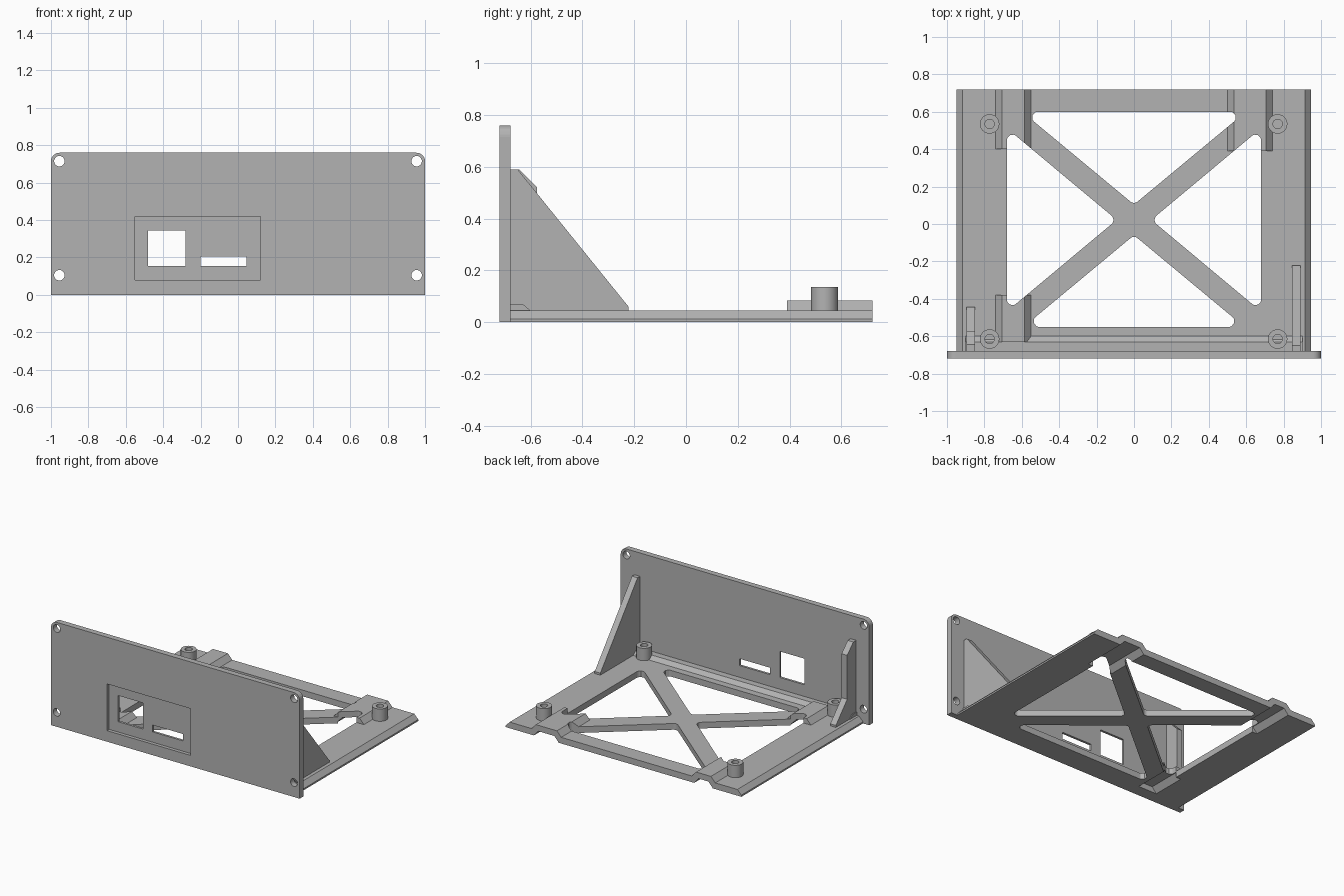
import bpy, bmesh
from math import sin, cos, pi
from mathutils import Vector

if "Cube" in bpy.data.objects:
    bpy.data.objects.remove(bpy.data.objects["Cube"], do_unlink=True)

grey = bpy.data.materials.new("plain grey")
grey.use_nodes = True
grey.diffuse_color = (0.45, 0.45, 0.45, 1)
grey.node_tree.nodes["Principled BSDF"].inputs["Base Color"].default_value = grey.diffuse_color


def prism(name, pts, axis, lo, hi):
    """Extrude a 2D outline along an axis between lo and hi."""
    place = {"x": lambda a, b, t: (t, a, b),
             "y": lambda a, b, t: (a, t, b),
             "z": lambda a, b, t: (a, b, t)}[axis]
    bm = bmesh.new()
    rings = [[bm.verts.new(place(a, b, t)) for a, b in pts] for t in (lo, hi)]
    for ring in rings:
        bm.faces.new(ring)
    for i in range(len(pts)):
        j = (i + 1) % len(pts)
        bm.faces.new((rings[0][i], rings[0][j], rings[1][j], rings[1][i]))
    bmesh.ops.recalc_face_normals(bm, faces=bm.faces)
    mesh = bpy.data.meshes.new(name)
    bm.to_mesh(mesh)
    bm.free()
    mesh.materials.append(grey)
    ob = bpy.data.objects.new(name, mesh)
    bpy.context.collection.objects.link(ob)
    return ob


def rect(a0, a1, b0, b1):
    return [(a0, b0), (a1, b0), (a1, b1), (a0, b1)]


def circle(a, b, r, n=32):
    return [(a + r * cos(2 * pi * i / n), b + r * sin(2 * pi * i / n)) for i in range(n)]


def rounded(pts, r, n=6):
    """Round every corner of a convex outline."""
    out = []
    for i, p in enumerate(pts):
        p = Vector(p)
        u = (Vector(pts[i - 1]) - p).normalized()
        v = (Vector(pts[(i + 1) % len(pts)]) - p).normalized()
        half = u.angle(v) / 2
        centre = p + (u + v).normalized() * r / sin(half)
        start = p + u * r * cos(half) / sin(half) - centre
        end = p + v * r * cos(half) / sin(half) - centre
        for k in range(n + 1):
            d = start.lerp(end, k / n).normalized() * r
            out.append(tuple(centre + d))
    return out


def combine(ob, other, op="DIFFERENCE"):
    mod = ob.modifiers.new("combine", "BOOLEAN")
    mod.operation, mod.solver, mod.object = op, "EXACT", other
    bpy.context.view_layer.update()
    result = bpy.data.meshes.new_from_object(
        ob.evaluated_get(bpy.context.evaluated_depsgraph_get()))
    ob.modifiers.clear()
    ob.data = result
    bpy.data.objects.remove(other, do_unlink=True)


# Front panel with rounded top corners, recess, ports and screw holes
top = [p for p in rounded(rect(-1, 1, 0, 0.76), 0.045) if p[1] > 0.4]
panel = prism("front_panel", [(-1, 0), (1, 0)] + top, "y", -0.72, -0.678)
combine(panel, prism("recess", rect(-0.55, 0.12, 0.08, 0.42), "y", -0.8, -0.695))
for port in (rect(-0.48, -0.28, 0.155, 0.345), rect(-0.2, 0.045, 0.155, 0.205)):
    combine(panel, prism("port", port, "y", -0.8, -0.6))
for x in (-0.955, 0.955):
    for z in (0.105, 0.715):
        combine(panel, prism("screw_hole", circle(x, z, 0.028), "y", -0.8, -0.6))

# Base plate with chamfered sides
plate = prism("base_plate", [(-0.95, 0), (0.947, 0), (0.947, 0.012), (0.915, 0.045),
                             (-0.918, 0.045), (-0.95, 0.012)], "y", -0.68, 0.72)

# Raised cable channels: hollow below, humped above
for x0, x1, y0, y1 in ((-0.74, -0.55, 0.4, 0.72), (0.5, 0.74, 0.39, 0.72),
                       (-0.74, -0.55, -0.63, -0.38)):
    hump = [(x0, 0.02), (x0, 0.045), (x0 + 0.035, 0.083),
            (x1 - 0.035, 0.083), (x1, 0.045), (x1, 0.02)]
    combine(plate, prism("hump", hump, "y", y0, y1), "UNION")
    hollow = [(x0 + 0.02, -0.02), (x0 + 0.02, 0), (x0 + 0.055, 0.04),
              (x1 - 0.055, 0.04), (x1 - 0.02, 0), (x1 - 0.02, -0.02)]
    combine(plate, prism("hollow", hollow, "y", y0, y1 + (0.1 if y1 > 0 else 0)))

# Four rounded triangular openings leave the diagonal cross
mid, side = 0.022, 0.49
openings = [[(0, 0.104), (0.598, 0.6), (-0.598, 0.6)],
            [(0, -0.06), (-0.59, -0.55), (0.59, -0.55)]]
for s in (-1, 1):
    openings.append([(s * 0.093, mid), (s * 0.68, mid + side), (s * 0.68, mid - side)])
for tri in openings:
    combine(plate, prism("opening", rounded(tri, 0.03), "z", -0.1, 0.3))

# Stiffening ledge behind the panel
prism("front_ledge", [(-0.68, 0.04), (-0.68, 0.07), (-0.63, 0.07), (-0.6, 0.045),
                      (-0.6, 0.04)], "x", -0.9, 0.9)

# Gussets bracing the panel
prism("left_gusset", [(-0.68, 0.03), (-0.68, 0.59), (-0.65, 0.59), (-0.222, 0.06),
                      (-0.222, 0.03)], "x", 0.845, 0.89)
prism("right_gusset", [(-0.68, 0.03), (-0.68, 0.59), (-0.645, 0.59), (-0.575, 0.52),
                       (-0.575, 0.2), (-0.445, 0.06), (-0.445, 0.03)], "x", -0.895, -0.85)

# Board standoffs with blind screw holes
for x, side_name in ((-0.772, "right"), (0.768, "left")):
    for y, end in ((-0.615, "front"), (0.535, "back")):
        post = prism(f"{end}_{side_name}_standoff", circle(x, y, 0.052), "z", 0.03, 0.135)
        combine(post, prism("bore", circle(x, y, 0.025), "z", 0.06, 0.2))
        bpy.ops.object.select_all(action="DESELECT")
        post.select_set(True)
        bpy.context.view_layer.objects.active = post
        bpy.ops.object.shade_smooth_by_angle()
